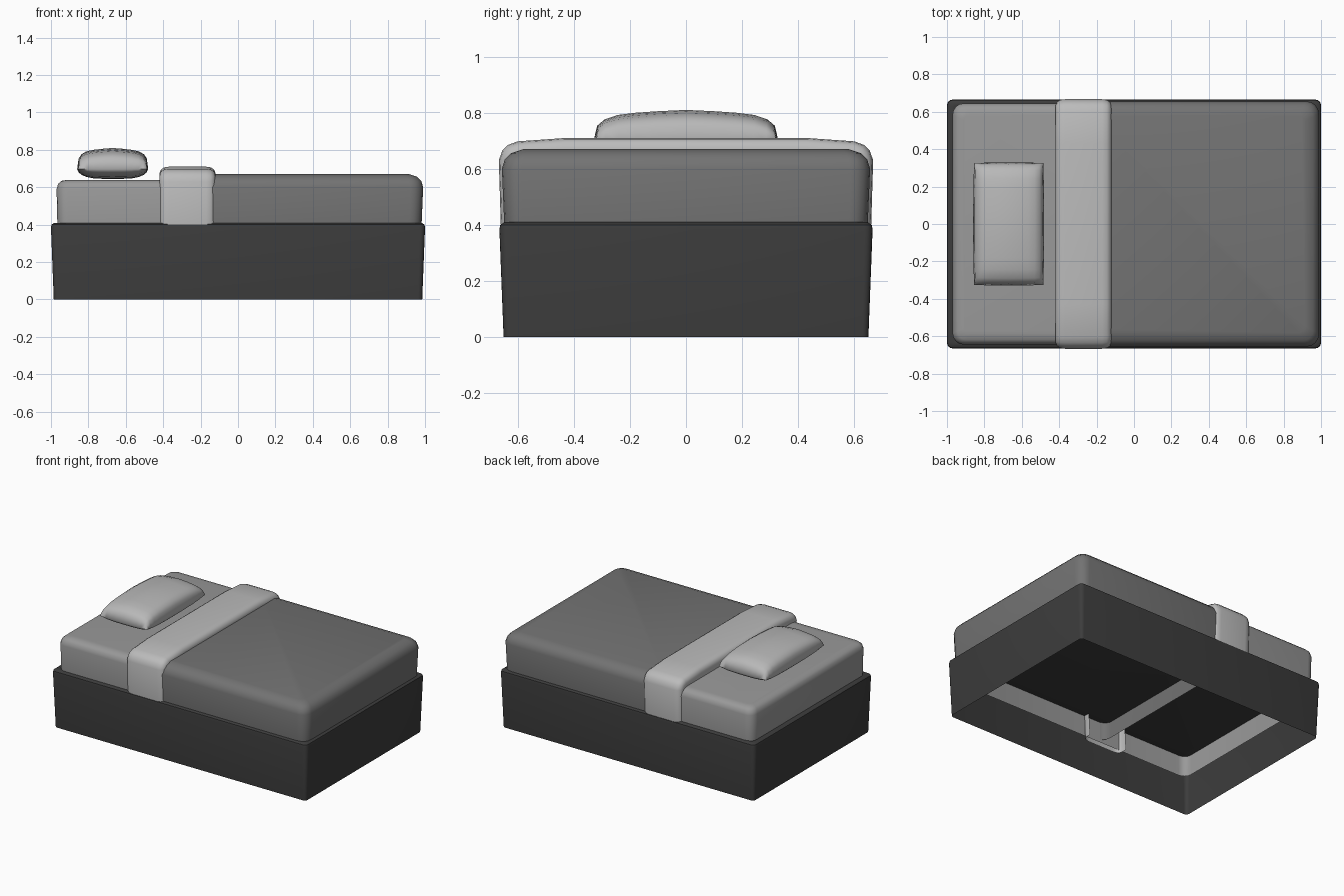
import bpy, bmesh, math
from mathutils import Vector

if "Cube" in bpy.data.objects:
    bpy.data.objects.remove(bpy.data.objects["Cube"])


def finish(name, bm, grey, angle=40):
    bmesh.ops.remove_doubles(bm, verts=bm.verts, dist=1e-5)
    bmesh.ops.recalc_face_normals(bm, faces=bm.faces)
    me = bpy.data.meshes.new(name)
    bm.to_mesh(me)
    bm.free()
    ob = bpy.data.objects.new(name, me)
    bpy.context.collection.objects.link(ob)
    mat = bpy.data.materials.new(name + "_grey")
    mat.diffuse_color = (grey, grey, grey, 1)
    mat.use_nodes = True
    mat.node_tree.nodes["Principled BSDF"].inputs["Base Color"].default_value = mat.diffuse_color
    me.materials.append(mat)
    bpy.ops.object.select_all(action='DESELECT')
    ob.select_set(True)
    bpy.context.view_layer.objects.active = ob
    bpy.ops.object.shade_smooth_by_angle(angle=math.radians(angle))
    return ob


def bridge(bm, rows, closed):
    for a, b in zip(rows, rows[1:]):
        n = len(a)
        for i in range(n if closed else n - 1):
            j = (i + 1) % n
            bm.faces.new((a[i], a[j], b[j], b[i]))


# Open-bottomed shell: stacked rounded rectangles (inset, z) with a top cap
def shell(name, x0, x1, hy, levels, radius, grey, steps=4):
    bm = bmesh.new()
    rows = []
    for inset, z in levels:
        r = max(radius - inset * 0.5, 0.012)
        row = []
        for k, (sx, sy) in enumerate([(1, 1), (-1, 1), (-1, -1), (1, -1)]):
            cx = (x1 - inset - r) if sx > 0 else (x0 + inset + r)
            cy = sy * (hy - inset - r)
            for s in range(steps + 1):
                t = math.pi / 2 * (k + s / steps)
                row.append(bm.verts.new((cx + r * math.cos(t), cy + r * math.sin(t), z)))
        rows.append(row)
    bridge(bm, rows, True)
    bm.faces.new(rows[-1])
    return finish(name, bm, grey)


# Bed base, slightly narrower at the floor
shell("bed_base", -1, 1, 0.665,
      [(0.015, 0), (0, 0.385), (0.003, 0.4), (0.018, 0.41), (0.035, 0.408), (0.08, 0.4)],
      0.03, 0.045)

# Mattress and blanket, both tucked down into the base
shell("mattress", -0.97, 0.97, 0.645,
      [(0.008, 0.26), (0.004, 0.41), (0, 0.59), (0.008, 0.618), (0.026, 0.634), (0.06, 0.64)],
      0.06, 0.32)
shell("blanket", -0.3, 0.99, 0.656,
      [(0.012, 0.28), (0.008, 0.41), (0, 0.6), (0.01, 0.633), (0.033, 0.656), (0.075, 0.67)],
      0.07, 0.17)

# Folded sheet: a rounded band swept over the bed from side to side
half = [(0.65, 0.24), (0.66, 0.4), (0.667, 0.63), (0.655, 0.665), (0.635, 0.685),
        (0.6, 0.698), (0.43, 0.71)]
path = [Vector((-y, z)) for y, z in half] + [Vector((0, 0.71))] + \
       [Vector(p) for p in reversed(half)]
section = [(-0.42, 0.07), (-0.42, 0.035), (-0.412, 0.015), (-0.395, 0.004), (-0.37, 0)]
section += [(-0.54 - x, d) for x, d in reversed(section)]
bm = bmesh.new()
rows = []
for i, p in enumerate(path):
    t = (path[min(i + 1, len(path) - 1)] - path[max(i - 1, 0)]).normalized()
    n = Vector((-t.y, t.x))
    rows.append([bm.verts.new((x, p.x - n.x * d, p.y - n.y * d)) for x, d in section])
bridge(bm, rows, False)
finish("folded_sheet", bm, 0.5)

# Pillow: puffed top and shallower underside meeting at a rim
puff = [(0, 1), (0.3, 0.96), (0.55, 0.91), (0.74, 0.84), (0.88, 0.7), (0.96, 0.5), (1, 0)]
grid = [(-u, f) for u, f in reversed(puff[1:])] + puff
bm = bmesh.new()
for top in (True, False):
    rows = []
    for u, fu in grid:
        row = []
        for v, fv in grid:
            if top:
                z = 0.697 + 0.113 * fu * fv
            else:
                z = 0.697 - 0.052 * ((1 - u ** 4) * (1 - v ** 4)) ** 0.6
            x = -0.67 + 0.19 * u * (1 - 0.025 * v * v)
            y = 0.33 * v * (1 - 0.015 * u * u)
            row.append(bm.verts.new((x, y, z)))
        rows.append(row)
    bridge(bm, rows, False)
finish("pillow", bm, 0.48, 60)
